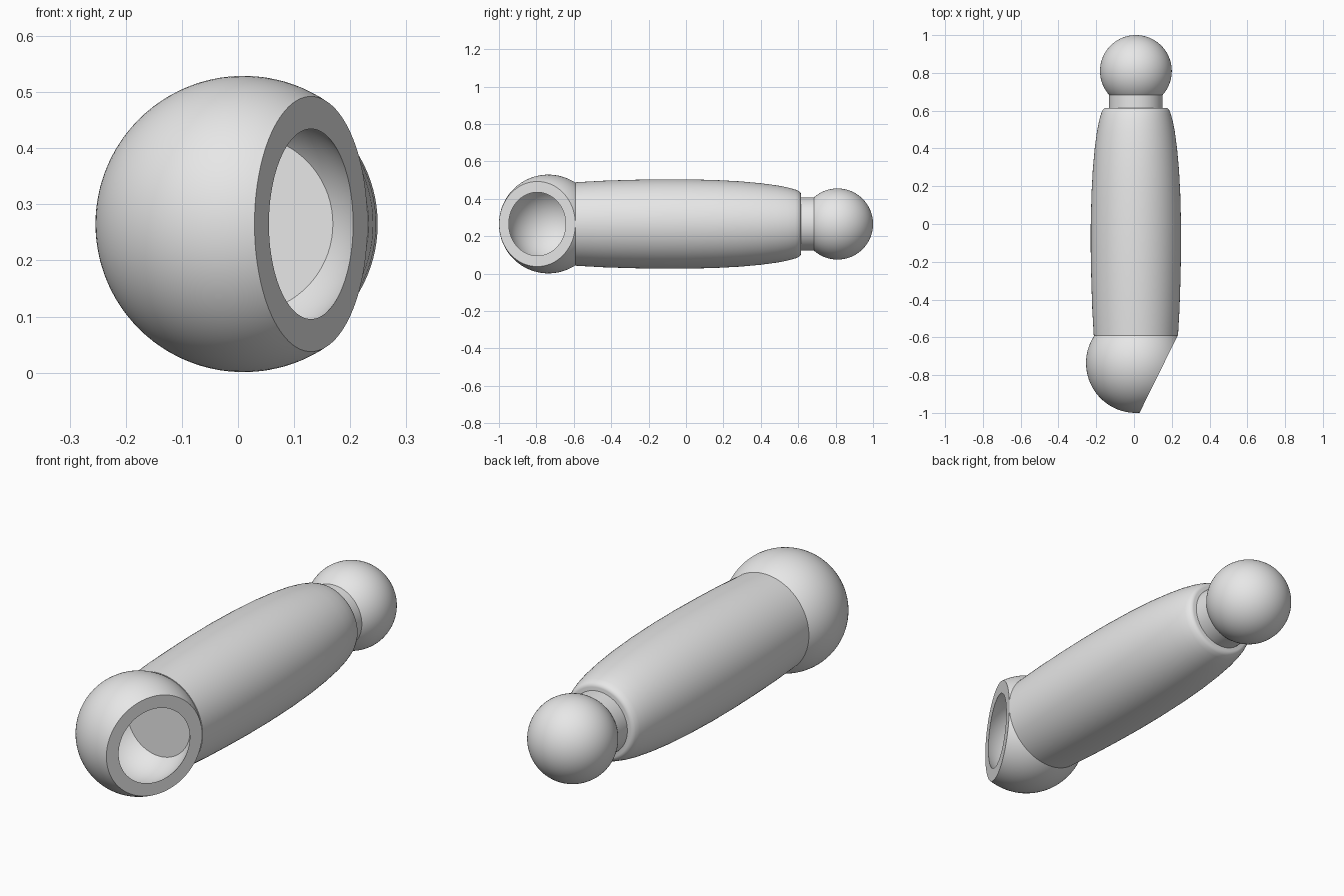
import bpy, math
from mathutils import Vector

cube = bpy.data.objects.get("Cube")
if cube:
    bpy.data.objects.remove(cube, do_unlink=True)

grey = bpy.data.materials.new("plain grey")
grey.use_nodes = True
grey.diffuse_color = (0.8, 0.8, 0.8, 1)
grey.node_tree.nodes["Principled BSDF"].inputs["Base Color"].default_value = (0.8, 0.8, 0.8, 1)


def arc(radius, start, end, steps):
    """Profile points (distance from axis, position along axis), angle measured from the +axis pole."""
    angles = [start + (end - start) * i / steps for i in range(steps + 1)]
    return [(radius * math.sin(a), radius * math.cos(a)) for a in angles]


def lathe(name, profile, centre, axis, segments=96):
    """Spin a profile, ordered from the +axis end to the -axis end, about an axis."""
    verts, rings, faces = [], [], []
    for r, h in profile:
        count = segments if r > 1e-5 else 1
        rings.append([len(verts) + i for i in range(count)])
        for i in range(count):
            a = 2 * math.pi * i / segments
            verts.append((r * math.cos(a), r * math.sin(a), h))
    for upper, lower in zip(rings, rings[1:]):
        for i in range(segments):
            j = (i + 1) % segments
            quad = [upper[i % len(upper)], lower[i % len(lower)],
                    lower[j % len(lower)], upper[j % len(upper)]]
            faces.append(list(dict.fromkeys(quad)))
    mesh = bpy.data.meshes.new(name)
    mesh.from_pydata(verts, [], faces)
    mesh.materials.append(grey)
    obj = bpy.data.objects.new(name, mesh)
    bpy.context.collection.objects.link(obj)
    obj.location = centre
    obj.rotation_mode = 'QUATERNION'
    obj.rotation_quaternion = Vector(axis).to_track_quat('Z', 'Y')
    bpy.ops.object.select_all(action='DESELECT')
    obj.select_set(True)
    bpy.context.view_layer.objects.active = obj
    bpy.ops.object.shade_smooth_by_angle(angle=math.radians(35))
    return obj


X, Z = 0.01, 0.265
LENGTHWISE = (0, 1, 0)

# Barrel-shaped body with a rounded rear rim and flat ends
body = [(0, 0.615), (0.158, 0.615), (0.167, 0.613), (0.176, 0.604), (0.184, 0.585),
        (0.195, 0.545), (0.206, 0.49), (0.218, 0.4), (0.228, 0.29), (0.235, 0.16),
        (0.239, 0), (0.239, -0.15), (0.236, -0.3), (0.231, -0.45), (0.223, -0.59), (0, -0.59)]
lathe("body", body, (X, 0, Z), LENGTHWISE)

# Neck and rear ball
lathe("neck", [(0, 0.1), (0.142, 0.1), (0.142, -0.02), (0, -0.02)], (X, 0.61, Z), LENGTHWISE)
lathe("ball", arc(0.19, 0, math.pi, 48), (X, 0.81, Z), LENGTHWISE)

# Hollow front socket: inner bowl, flat rim, outer shell, opening angled to the left
outer, inner, cut = 0.264, 0.216, 0.134
bowl = arc(inner, math.pi, math.acos(cut / inner), 40)
shell = arc(outer, math.acos(cut / outer), math.pi, 40)
tilt = math.radians(26.3)
lathe("socket", bowl + shell, (X, -0.736, Z), (math.cos(tilt), -math.sin(tilt), 0))
